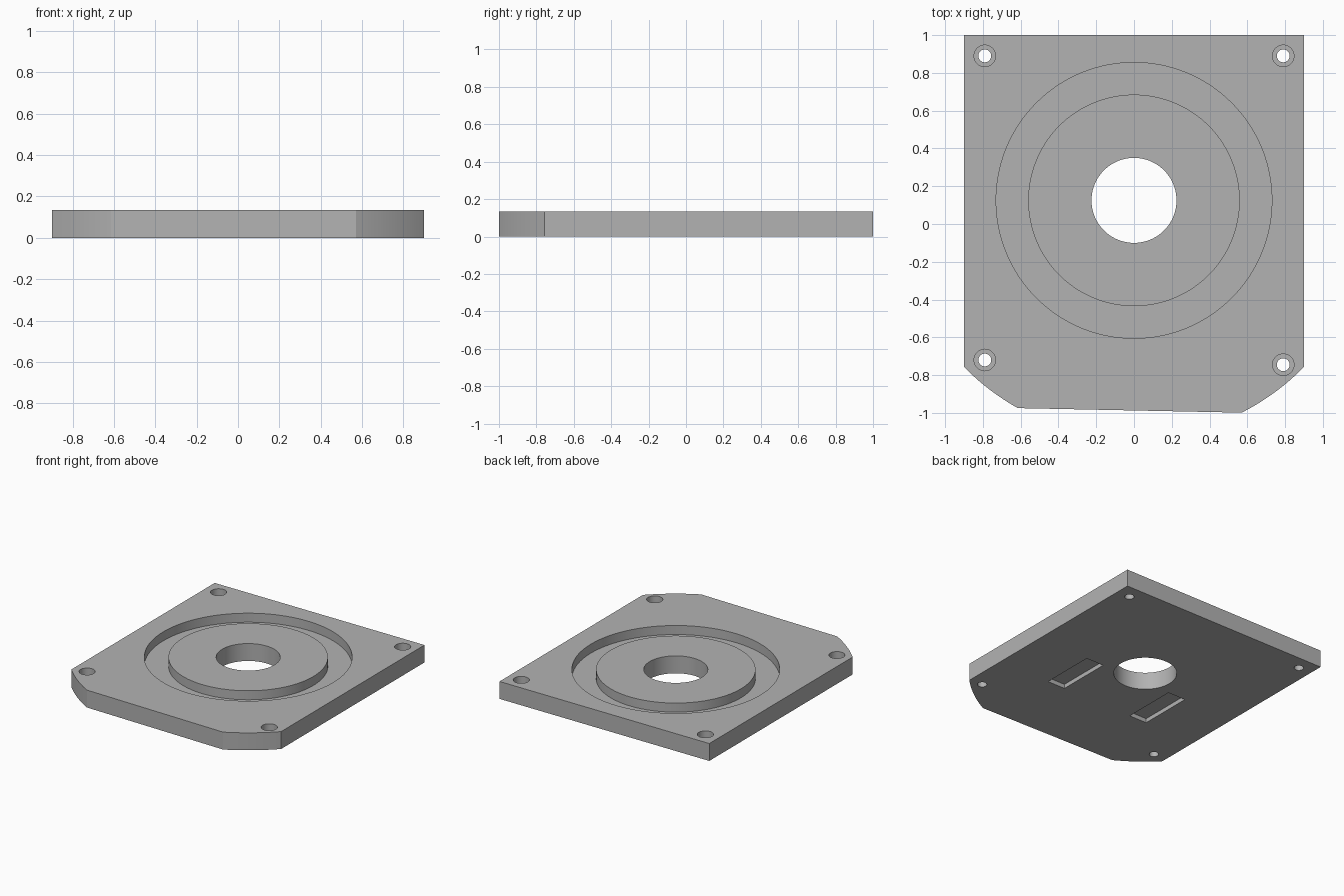
import bpy, bmesh, math
from mathutils import Matrix

if "Cube" in bpy.data.objects:
    bpy.data.objects.remove(bpy.data.objects["Cube"], do_unlink=True)

T = 0.135            # plate thickness
CX, CY = 0.0, 0.125  # centre of the bore and groove
ARC_R = 1.26         # radius of the rounded front corners

grey = bpy.data.materials.new("mid grey")
grey.use_nodes = True
colour = (0.45, 0.45, 0.45, 1)
grey.diffuse_color = colour
grey.node_tree.nodes["Principled BSDF"].inputs["Base Color"].default_value = colour


def finish(name, bm):
    bmesh.ops.recalc_face_normals(bm, faces=bm.faces[:])
    mesh = bpy.data.meshes.new(name)
    bm.to_mesh(mesh)
    bm.free()
    mesh.materials.append(grey)
    obj = bpy.data.objects.new(name, mesh)
    bpy.context.collection.objects.link(obj)
    return obj


def prism(name, outline, z0, z1):
    bm = bmesh.new()
    face = bm.faces.new([bm.verts.new((x, y, z0)) for x, y in outline])
    ext = bmesh.ops.extrude_face_region(bm, geom=[face])
    top = [v for v in ext["geom"] if isinstance(v, bmesh.types.BMVert)]
    bmesh.ops.translate(bm, verts=top, vec=(0, 0, z1 - z0))
    return finish(name, bm)


def circle(x, y, r, n):
    return [(x + r * math.cos(2 * math.pi * i / n),
             y + r * math.sin(2 * math.pi * i / n)) for i in range(n)]


def ring(name, x, y, r0, r1, z0, z1, n):
    bm = bmesh.new()
    loops = [[bm.verts.new((px, py, z)) for px, py in circle(x, y, r, n)]
             for r, z in ((r0, z0), (r1, z0), (r1, z1), (r0, z1))]
    for k in range(4):
        a, b = loops[k], loops[(k + 1) % 4]
        for i in range(n):
            j = (i + 1) % n
            bm.faces.new((a[i], a[j], b[j], b[i]))
    return finish(name, bm)


def arc(x0, x1, steps=12):
    # points on the front side of the large corner circle
    a0, a1 = (-math.acos((x - CX) / ARC_R) for x in (x0, x1))
    angles = [a0 + (a1 - a0) * i / steps for i in range(steps + 1)]
    return [(CX + ARC_R * math.cos(a), CY + ARC_R * math.sin(a)) for a in angles]


# Plate with two rounded front corners and a slightly slanted front edge
plate = prism("base_plate", [(0.9, 1), (-0.9, 1)] + arc(-0.9, -0.615) + arc(0.57, 0.9), 0, T)

# Central bore and ring groove
cutters = [prism("bore_cutter", circle(CX, CY, 0.225, 96), -0.1, T + 0.1),
           ring("groove_cutter", CX, CY, 0.56, 0.73, T - 0.07, T + 0.1, 128)]

# Counterbored screw holes
for x, y in ((-0.79, 0.89), (0.79, 0.89), (-0.79, -0.72), (0.79, -0.745)):
    cutters.append(prism("screw_hole_cutter", circle(x, y, 0.034, 40), -0.1, T + 0.1))
    cutters.append(prism("counterbore_cutter", circle(x, y, 0.057, 40), T - 0.07, T + 0.1))

# Rectangular pockets in the underside
for s in (-1, 1):
    a, b = s * 0.305, s * 0.457
    cutters.append(prism("pocket_cutter", [(a, -0.41), (b, -0.41), (b, 0.02), (a, 0.02)], -0.1, 0.033))

for c in cutters:
    c.hide_render = True
    mod = plate.modifiers.new(c.name, "BOOLEAN")
    mod.operation = "DIFFERENCE"
    mod.solver = "EXACT"
    mod.object = c

# Apply the cuts and remove the cutters
bpy.context.view_layer.update()
deps = bpy.context.evaluated_depsgraph_get()
cut_mesh = bpy.data.meshes.new_from_object(plate.evaluated_get(deps))
plate.modifiers.clear()
plate.data = cut_mesh
plate.data.name = "base_plate"
for c in cutters:
    bpy.data.objects.remove(c, do_unlink=True)

bpy.ops.object.select_all(action="DESELECT")
plate.select_set(True)
bpy.context.view_layer.objects.active = plate
bpy.ops.object.shade_smooth_by_angle(angle=math.radians(20))
